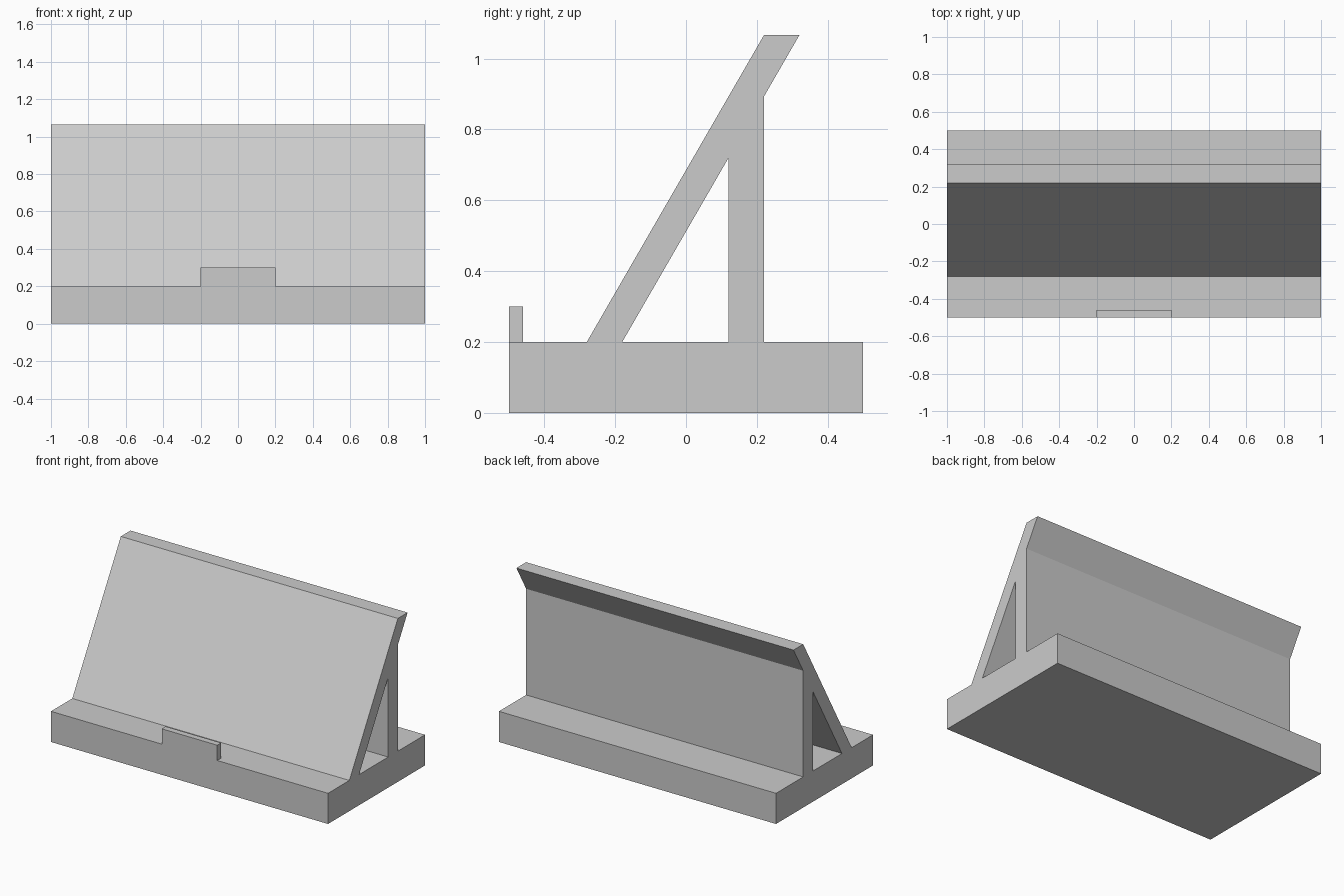
import bpy
import bmesh
import math

default = bpy.data.objects.get("Cube")
if default:
    bpy.data.objects.remove(default, do_unlink=True)

grey = bpy.data.materials.new("plain_grey")
grey.use_nodes = True
colour = (0.6, 0.6, 0.6, 1.0)
grey.diffuse_color = colour
grey.node_tree.nodes["Principled BSDF"].inputs["Base Color"].default_value = colour


def extrude_profile(name, profile, half_width):
    """Sweep a (y, z) side profile along x, centred on x = 0."""
    bm = bmesh.new()
    face = bm.faces.new([bm.verts.new((-half_width, y, z)) for y, z in profile])
    result = bmesh.ops.extrude_face_region(bm, geom=[face])
    moved = [v for v in result["geom"] if isinstance(v, bmesh.types.BMVert)]
    bmesh.ops.translate(bm, verts=moved, vec=(2 * half_width, 0, 0))
    bmesh.ops.recalc_face_normals(bm, faces=bm.faces)
    mesh = bpy.data.meshes.new(name)
    bm.to_mesh(mesh)
    bm.free()
    mesh.materials.append(grey)
    obj = bpy.data.objects.new(name, mesh)
    bpy.context.collection.objects.link(obj)
    return obj


base_top = 0.2
top = 1.066
slope = math.tan(math.radians(60))


def underside(y):
    """Height of the back rest's underside at depth y."""
    return base_top + (y + 0.18) * slope


# Base slab
extrude_profile("base", [(-0.5, 0), (0.5, 0), (0.5, base_top), (-0.5, base_top)], 1)

# Leaning back rest, cut level at the base and the top
extrude_profile("back_rest", [(-0.28, base_top), (-0.18, base_top), (0.32, top), (0.22, top)], 1)

# Upright support, mitred against the back rest
extrude_profile("rear_support", [(0.12, base_top), (0.22, base_top),
                                 (0.22, underside(0.22)), (0.12, underside(0.12))], 1)

# Small stop on the front edge
extrude_profile("front_lip", [(-0.5, base_top), (-0.46, base_top), (-0.46, 0.3), (-0.5, 0.3)], 0.2)
